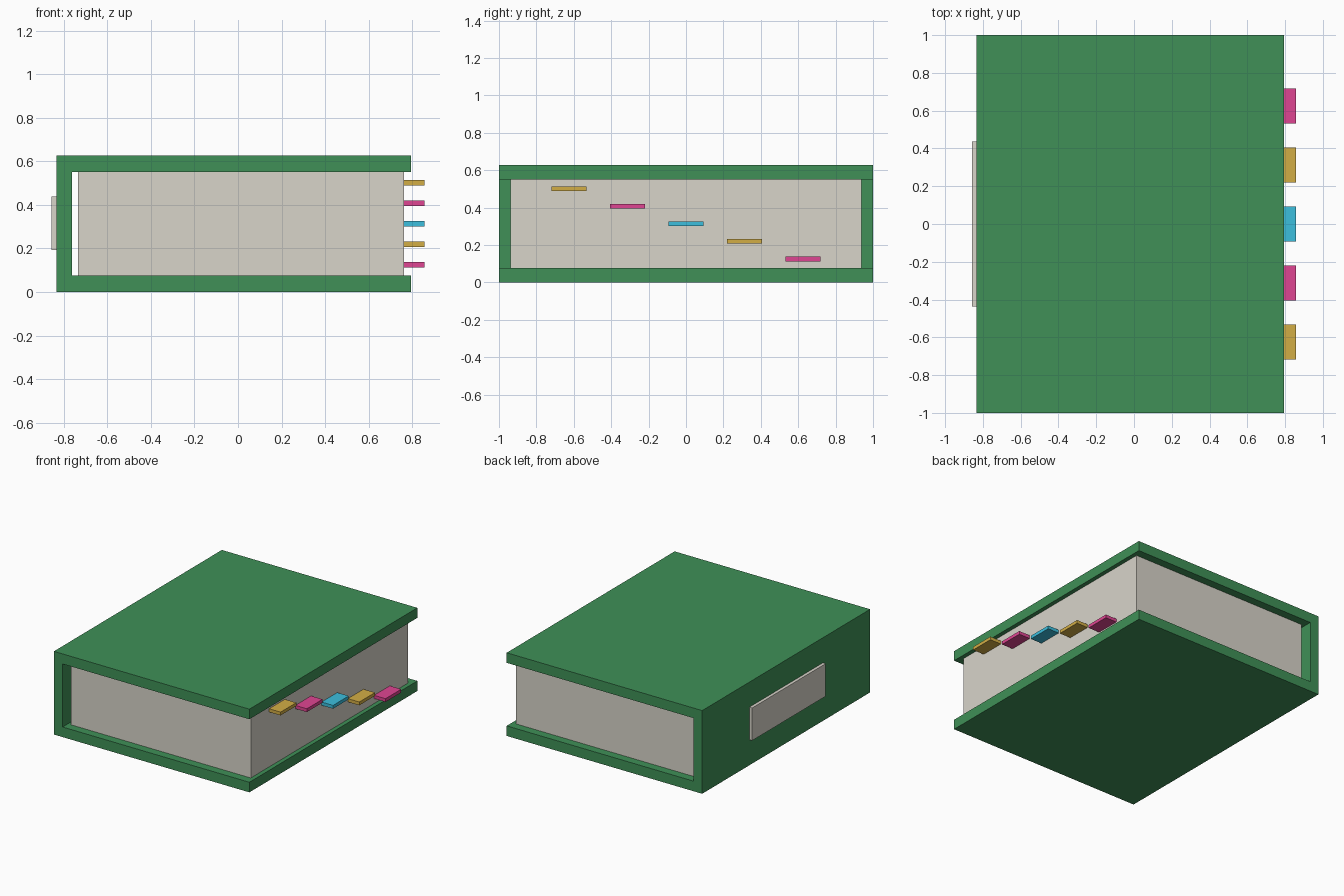
import bpy, bmesh

if "Cube" in bpy.data.objects:
    bpy.data.objects.remove(bpy.data.objects["Cube"])


def material(name, rgb):
    m = bpy.data.materials.new(name)
    m.diffuse_color = (*rgb, 1)
    m.use_nodes = True
    m.node_tree.nodes["Principled BSDF"].inputs["Base Color"].default_value = m.diffuse_color
    return m


def prism(name, profile, y0, y1, mat):
    """Extrude an x-z profile along y."""
    bm = bmesh.new()
    face = bm.faces.new([bm.verts.new((x, y0, z)) for x, z in profile])
    ext = bmesh.ops.extrude_face_region(bm, geom=[face])
    moved = [v for v in ext["geom"] if isinstance(v, bmesh.types.BMVert)]
    bmesh.ops.translate(bm, verts=moved, vec=(0, y1 - y0, 0))
    bmesh.ops.recalc_face_normals(bm, faces=bm.faces)
    mesh = bpy.data.meshes.new(name)
    bm.to_mesh(mesh)
    bm.free()
    mesh.materials.append(mat)
    obj = bpy.data.objects.new(name, mesh)
    bpy.context.collection.objects.link(obj)
    return obj


def box(name, x0, x1, y0, y1, z0, z1, mat):
    return prism(name, [(x0, z0), (x1, z0), (x1, z1), (x0, z1)], y0, y1, mat)


green = material("cover_green", (0.05, 0.28, 0.095))
paper = material("paper", (0.69, 0.66, 0.59))
gold = material("tab_gold", (0.65, 0.42, 0.06))
pink = material("tab_pink", (0.74, 0.06, 0.29))
cyan = material("tab_cyan", (0.045, 0.52, 0.73))

# Cover: C-shaped wrap of two boards and the spine
L, R, S, T, H = -0.835, 0.795, -0.762, 0.076, 0.627
prism("cover", [(L, 0), (R, 0), (R, T), (S, T), (S, H - T), (R, H - T), (R, H), (L, H)],
      -1, 1, green)

# Page block, set in from the cover edges
box("page_block", -0.735, 0.763, -0.9375, 0.9375, T, H - T, paper)

# Raised label plate on the spine
box("spine_label", -0.858, L + 0.01, -0.4375, 0.4375, 0.192, 0.438, paper)

# Index tabs stepping down the fore edge
for i, mat in enumerate((gold, pink, cyan, gold, pink)):
    y, z = (i - 2) * 0.3125, H / 2 - (i - 2) * 0.094
    box(f"index_tab_{i + 1}", 0.74, 0.858, y - 0.0935, y + 0.0935, z - 0.0125, z + 0.0125, mat)
